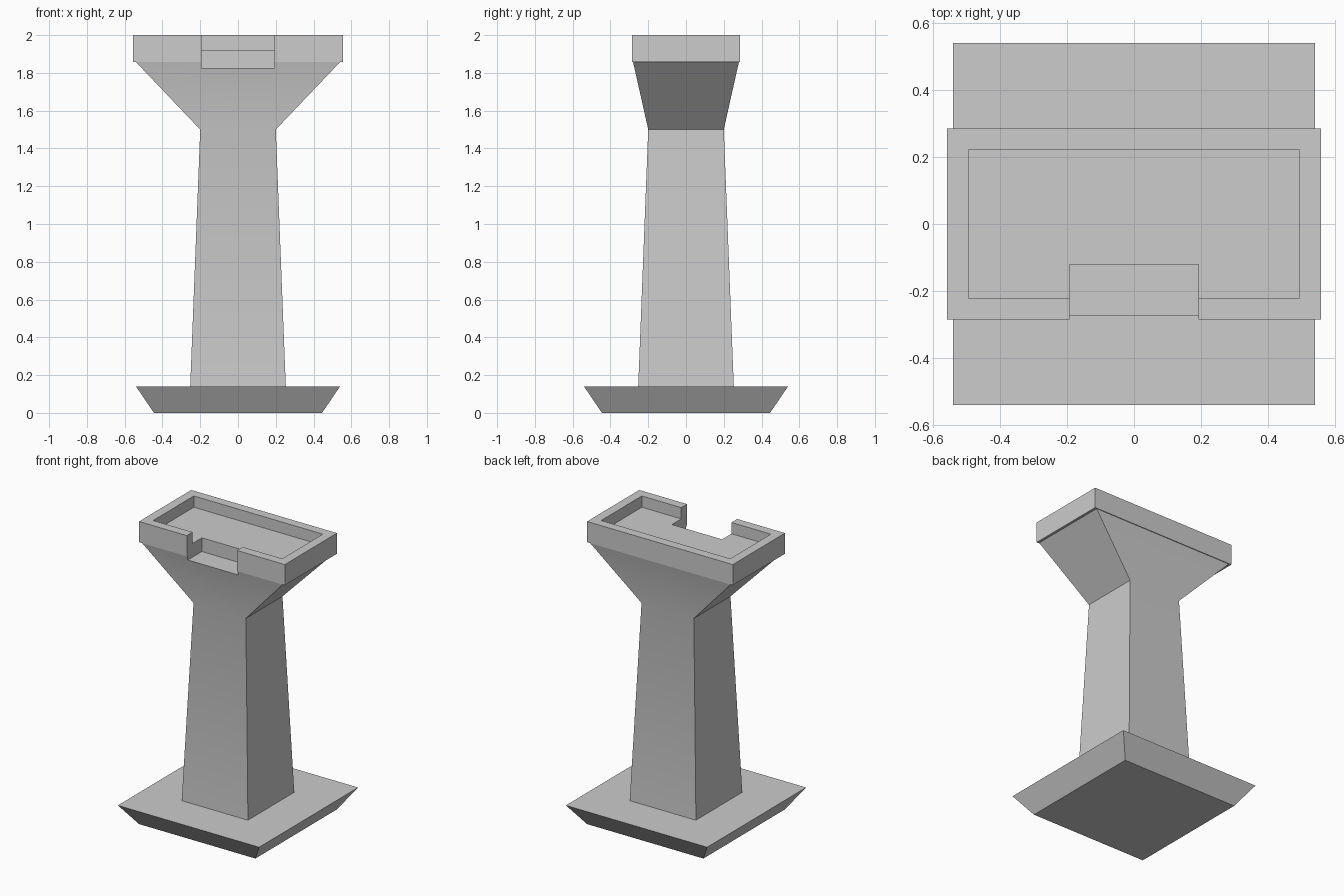
import bpy
import bmesh
import math

if "Cube" in bpy.data.objects:
    bpy.data.objects.remove(bpy.data.objects["Cube"])

grey = bpy.data.materials.new("light_grey")
grey.diffuse_color = (0.604, 0.604, 0.604, 1)
grey.use_nodes = True
grey.node_tree.nodes["Principled BSDF"].inputs["Base Color"].default_value = grey.diffuse_color


def loft(name, rings):
    """Stack rectangular rings (half_x, half_y, z, centre_y) into a closed solid."""
    bm = bmesh.new()
    loops = []
    for hx, hy, z, cy in rings:
        loops.append([bm.verts.new((sx * hx, cy + sy * hy, z))
                      for sx, sy in ((-1, -1), (1, -1), (1, 1), (-1, 1))])
    bm.faces.new(loops[0][::-1])
    bm.faces.new(loops[-1])
    for a, b in zip(loops, loops[1:]):
        for i in range(4):
            j = (i + 1) % 4
            bm.faces.new((a[i], a[j], b[j], b[i]))
    mesh = bpy.data.meshes.new(name)
    bm.to_mesh(mesh)
    bm.free()
    mesh.materials.append(grey)
    obj = bpy.data.objects.new(name, mesh)
    bpy.context.collection.objects.link(obj)
    return obj


def activate(obj):
    bpy.ops.object.select_all(action='DESELECT')
    obj.select_set(True)
    bpy.context.view_layer.objects.active = obj


def cut(obj, cutter):
    """Subtract the cutter and remove it."""
    activate(obj)
    mod = obj.modifiers.new("cut", 'BOOLEAN')
    mod.operation = 'DIFFERENCE'
    mod.solver = 'EXACT'
    mod.object = cutter
    bpy.ops.object.modifier_apply(modifier=mod.name)
    bpy.data.objects.remove(cutter)


# Square foot that widens upwards
base = loft("base", [(0.445, 0.445, 0, 0), (0.54, 0.54, 0.14, 0)])

# Tapered shaft, flared neck and overhanging rectangular head
tower = loft("tower", [
    (0.253, 0.253, 0.14, 0),
    (0.20, 0.20, 1.50, 0),
    (0.54, 0.28, 1.857, 0),
    (0.557, 0.285, 1.857, 0),
    (0.557, 0.285, 2.0, 0),
])

# Shallow tray in the head
cut(tower, loft("tray_cutter", [(0.493, 0.222, 1.922, 0), (0.493, 0.222, 2.1, 0)]))
# Deeper notch through the front wall
cut(tower, loft("notch_cutter", [(0.192, 0.14, 1.827, -0.26), (0.192, 0.14, 2.1, -0.26)]))

# Soft bend between shaft and neck, crisp edges elsewhere
activate(tower)
bpy.ops.object.shade_smooth_by_angle(angle=math.radians(30))
